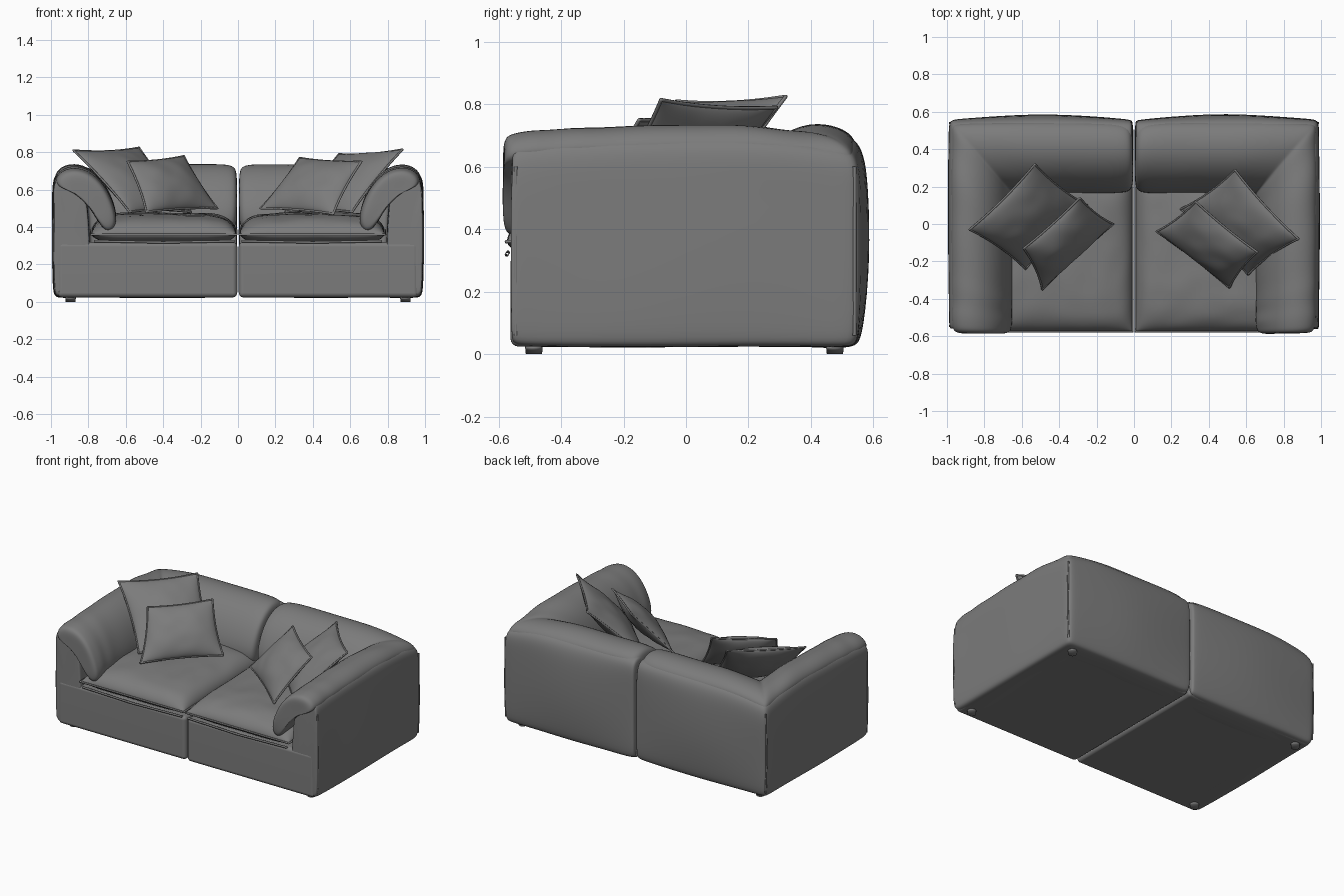
import bpy, bmesh, math
from mathutils import Vector, noise

if "Cube" in bpy.data.objects:
    bpy.data.objects.remove(bpy.data.objects["Cube"])

fabric = bpy.data.materials.new("grey_fabric")
fabric.use_nodes = True
GREY = (0.2, 0.2, 0.2, 1)
fabric.diffuse_color = GREY
fabric.node_tree.nodes["Principled BSDF"].inputs["Base Color"].default_value = GREY


def finish(name, bm, subdiv=0, wrinkle=0.0):
    """Turn a bmesh into a smooth fabric object with slight creasing."""
    bmesh.ops.recalc_face_normals(bm, faces=bm.faces)
    bm.normal_update()
    for v in bm.verts:
        v.co += v.normal * wrinkle * noise.noise(v.co * 9)
    mesh = bpy.data.meshes.new(name)
    bm.to_mesh(mesh)
    bm.free()
    mesh.materials.append(fabric)
    mesh.shade_smooth()
    obj = bpy.data.objects.new(name, mesh)
    bpy.context.collection.objects.link(obj)
    if subdiv:
        obj.modifiers.new("soft", "SUBSURF").levels = subdiv
        obj.modifiers["soft"].render_levels = subdiv
    return obj


def piping(name, points, radius=0.006, cyclic=True):
    curve = bpy.data.curves.new(name, "CURVE")
    curve.dimensions = "3D"
    curve.bevel_depth = radius
    curve.bevel_resolution = 1
    spline = curve.splines.new("POLY")
    spline.points.add(len(points) - 1)
    for p, co in zip(spline.points, points):
        p.co = (*co, 1)
    spline.use_cyclic_u = cyclic
    curve.materials.append(fabric)
    bpy.context.collection.objects.link(bpy.data.objects.new(name, curve))


def soft_box(name, lo, hi, radius):
    bm = bmesh.new()
    lo, hi = Vector(lo), Vector(hi)
    bmesh.ops.create_cube(bm, size=1)
    for v in bm.verts:
        v.co = (lo + hi) / 2 + v.co * (hi - lo)
    bmesh.ops.bevel(bm, geom=bm.edges[:], offset=radius, segments=4,
                    profile=0.5, affect="EDGES")
    obj = finish(name, bm)
    obj.modifiers.new("normals", "WEIGHTED_NORMAL")
    return obj


def cushion(name, corners, up, down, power, pinch, n=20):
    """Stuffed square between four corners, with piping round its rim."""
    a, b, c, d = (Vector(p) for p in corners)
    normal = (b - a).cross(d - a).normalized()
    if normal.z < 0:
        normal.negate()

    def point(i, j, side):
        u, v = (-math.cos(math.pi * k / n) for k in (i, j))
        fu, fv = 1 - abs(u) ** power, 1 - abs(v) ** power
        # rim sags towards the middle between corners
        pu, pv = u * (1 - pinch * (1 - v * v)), v * (1 - pinch * (1 - u * u))
        s, t = (pu + 1) / 2, (pv + 1) / 2
        flat = (a * (1 - s) + b * s) * (1 - t) + (d * (1 - s) + c * s) * t
        puff = max(fu * fv, 0) ** 0.6
        fold = 1 + 0.12 * noise.noise(flat * 12)
        return flat + normal * puff * fold * (up if side else -down)

    bm = bmesh.new()
    for side in (0, 1):
        grid = [[bm.verts.new(point(i, j, side)) for j in range(n + 1)]
                for i in range(n + 1)]
        for i in range(n):
            for j in range(n):
                bm.faces.new((grid[i][j], grid[i + 1][j],
                              grid[i + 1][j + 1], grid[i][j + 1]))
    bmesh.ops.remove_doubles(bm, verts=bm.verts[:], dist=0.0002)
    finish(name, bm, 1)
    rim = [(i, 0) for i in range(n)] + [(n, j) for j in range(n)]
    rim += [(n - i, n - j) for i, j in rim]
    piping(name + "_piping", [point(i, j, 0) for i, j in rim])


def corner_sweep(name, s, profile, front, stations, bulge):
    """Sweep a profile (inward share, height) along arm, corner and back."""
    outer_x, outer_y, arm, back = 0.988, 0.555, 0.33, 0.385
    mid_d = sum(p[0] for p in profile) / len(profile)
    mid_z = sum(p[1] for p in profile) / len(profile)
    bm = bmesh.new()
    rings = []
    for t, scale in stations:
        ring = []
        for d, z in profile:
            d = mid_d + (d - mid_d) * scale
            z = mid_z + (z - mid_z) * scale
            x, y = outer_x - arm * d, outer_y - back * d
            swell = math.sin(math.pi * (t % 1)) * math.sin(math.pi * min(z / 0.74, 1))
            if t <= 1:
                z -= 0.03 * (1 - t) ** 3 * (z > 0.5)
                co = Vector((x + 0.008 * swell * (1 - d), front + (y - front) * t, z))
            else:
                co = Vector((x + (0.004 - x) * (t - 1), y + bulge * swell * (1 - d), z))
            # the outer corner droops a little
            if z > 0.5:
                z_drop = 0.045 * max(0, 1 - abs(t - 1) / 0.25) * (1 - min(d, 1))
                co.z -= z_drop
            co.x *= s
            ring.append(bm.verts.new(co))
        rings.append(ring)
    k = len(profile)
    for r0, r1 in zip(rings, rings[1:]):
        for i in range(k):
            bm.faces.new((r0[i], r0[(i + 1) % k], r1[(i + 1) % k], r1[i]))
    bm.faces.new(rings[0])
    bm.faces.new(rings[-1])
    finish(name, bm, 2, 0.006)


SHELL = [(0.12, 0.022), (0.03, 0.028), (0, 0.07), (0, 0.3), (0, 0.55), (0, 0.64),
         (0.05, 0.69), (0.2, 0.71), (0.42, 0.69), (0.55, 0.6), (0.6, 0.32),
         (0.6, 0.06), (0.57, 0.022)]
PAD = [(0.01, 0.65), (0.08, 0.712), (0.28, 0.742), (0.55, 0.73), (0.83, 0.65),
       (1.02, 0.5), (1.02, 0.39), (0.86, 0.36), (0.68, 0.46), (0.5, 0.57),
       (0.25, 0.63)]
SHELL_STATIONS = [(0, 0.9), (0.002, 0.95), (0.012, 0.985), (0.04, 1), (0.25, 1),
                  (0.5, 1), (0.75, 1), (0.95, 1), (1, 1), (1.05, 1), (1.25, 1),
                  (1.5, 1), (1.75, 1), (1.95, 1), (1.985, 0.98), (2, 0.94)]
PAD_STATIONS = [(0, 0.5), (0, 0.8), (0.012, 0.95)] + [
    (t, 1.02 if k % 2 else 0.99) for k, t in enumerate(
        (0.04, 0.09, 0.15, 0.22, 0.3, 0.45, 0.6, 0.75, 0.88, 0.97))] + [
    (1, 0.97), (1.03, 1), (1.15, 1), (1.3, 1), (1.5, 1), (1.7, 1), (1.86, 1),
    (1.95, 0.97), (1.985, 0.88), (2, 0.65)]

for s, side in ((1, "left"), (-1, "right")):
    # upholstered body: arm and back shell, padded roll, base
    corner_sweep(side + "_shell", s, SHELL, -0.56, SHELL_STATIONS, 0.04)
    corner_sweep(side + "_padded_roll", s, PAD, -0.585, PAD_STATIONS, 0.03)
    xs = sorted((s * 0.004, s * 0.965))
    soft_box(side + "_base", (xs[0], -0.562, 0.024), (xs[1], 0.53, 0.32), 0.025)
    # seat
    cushion(side + "_seat_cushion",
            [(s * 0.008, -0.575, 0.36), (s * 0.785, -0.575, 0.36),
             (s * 0.785, 0.3, 0.385), (s * 0.008, 0.3, 0.385)], 0.1, 0.06, 6, 0.0)
    piping(side + "_seat_lower_piping",
           [(s * 0.02, -0.57, 0.325), (s * 0.4, -0.574, 0.318), (s * 0.77, -0.57, 0.325)],
           0.007, False)
    # seams round the outer side panel
    for y in (-0.545, 0.54):
        piping(side + "_panel_seam", [(s * 0.978, y, 0.06), (s * 0.985, y, 0.3),
               (s * 0.98, y, 0.6)], 0.006, False)
    # feet
    for y in (-0.487, 0.477):
        bm = bmesh.new()
        bmesh.ops.create_cone(bm, cap_ends=True, segments=20, radius1=0.026,
                              radius2=0.03, depth=0.04)
        bmesh.ops.translate(bm, verts=bm.verts[:], vec=(s * 0.895, y, 0.02))
        finish(side + "_foot", bm).modifiers.new("normals", "WEIGHTED_NORMAL")

# loose pillows leaning into the corners
cushion("right_large_pillow", [(-0.53, 0.32, 0.825), (-0.88, -0.03, 0.81),
        (-0.58, -0.24, 0.48), (-0.25, 0.1, 0.48)], 0.07, 0.07, 2, 0.07)
cushion("right_small_pillow", [(-0.29, 0.14, 0.78), (-0.59, -0.13, 0.75),
        (-0.49, -0.35, 0.48), (-0.11, 0.0, 0.5)], 0.07, 0.06, 2, 0.06)
cushion("left_large_pillow", [(0.54, 0.29, 0.79), (0.88, -0.08, 0.815),
        (0.61, -0.27, 0.48), (0.25, 0.08, 0.48)], 0.07, 0.07, 2, 0.07)
cushion("left_small_pillow", [(0.33, 0.12, 0.77), (0.66, -0.15, 0.75),
        (0.51, -0.34, 0.47), (0.12, -0.04, 0.5)], 0.07, 0.06, 2, 0.06)
